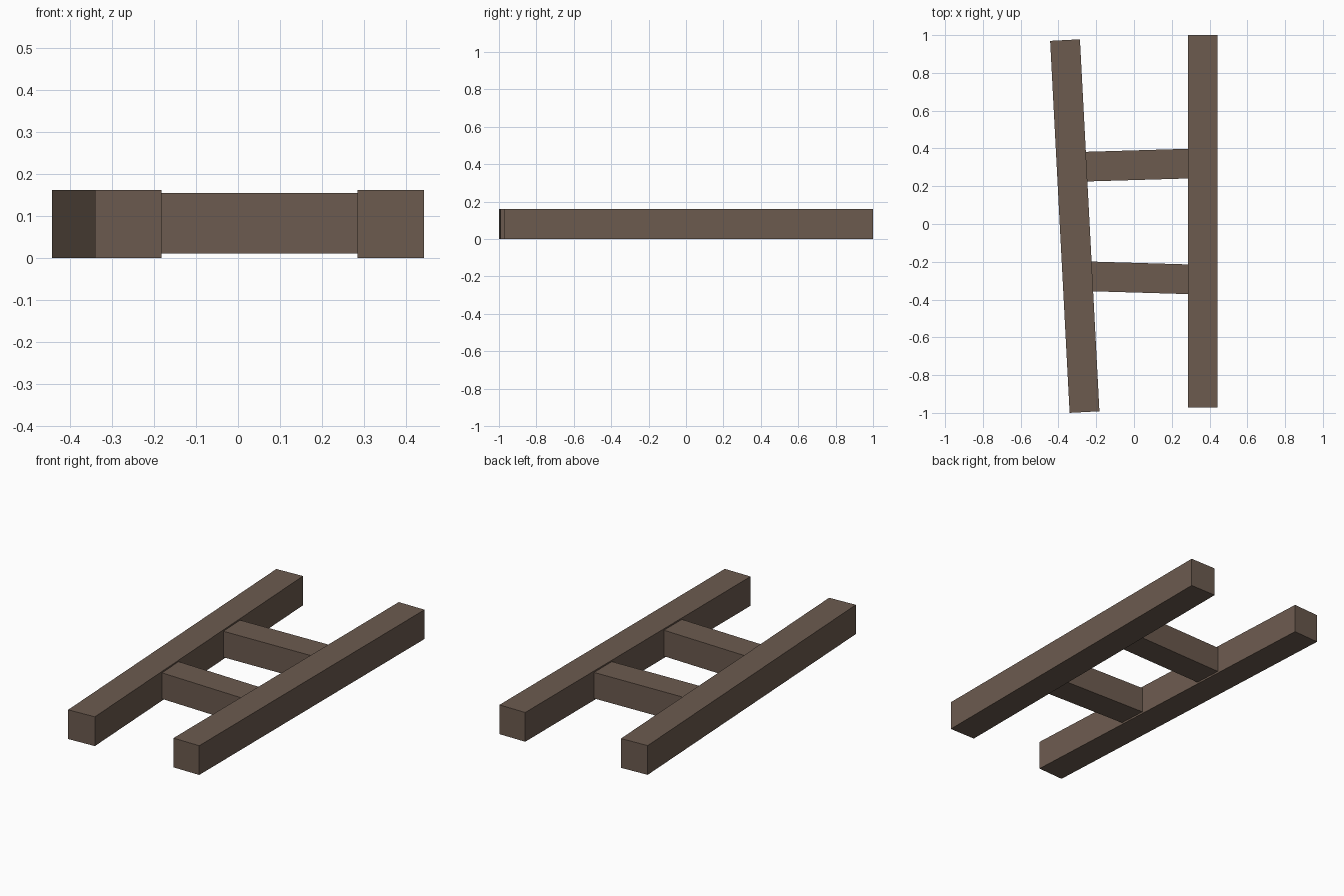
import bpy
import math

if "Cube" in bpy.data.objects:
    bpy.data.objects.remove(bpy.data.objects["Cube"])

wood = bpy.data.materials.new("dark brown wood")
wood.diffuse_color = (0.15, 0.104, 0.078, 1)
wood.use_nodes = True
wood.node_tree.nodes["Principled BSDF"].inputs["Base Color"].default_value = wood.diffuse_color


def beam(name, centre, size, turn=0.0):
    """Square-cut timber, turned about z by degrees."""
    bpy.ops.mesh.primitive_cube_add(size=1, location=centre)
    ob = bpy.context.object
    ob.name = name
    ob.scale = size
    ob.rotation_euler.z = math.radians(turn)
    bpy.ops.object.transform_apply(location=False, rotation=True, scale=True)
    ob.data.materials.append(wood)
    return ob


# Long side rails, the left one slightly skewed
beam("right_rail", (0.364, 0.014, 0.081), (0.158, 1.972, 0.162))
beam("left_rail", (-0.3135, -0.011, 0.081), (0.158, 1.972, 0.162), 3)

# Cross rungs, a little thinner, let into the rails
for name, y, turn in (("upper_rung", 0.312, 1.7), ("lower_rung", -0.285, -1.7)):
    beam(name, (0.03, y, 0.082), (0.62, 0.157, 0.144), turn)
